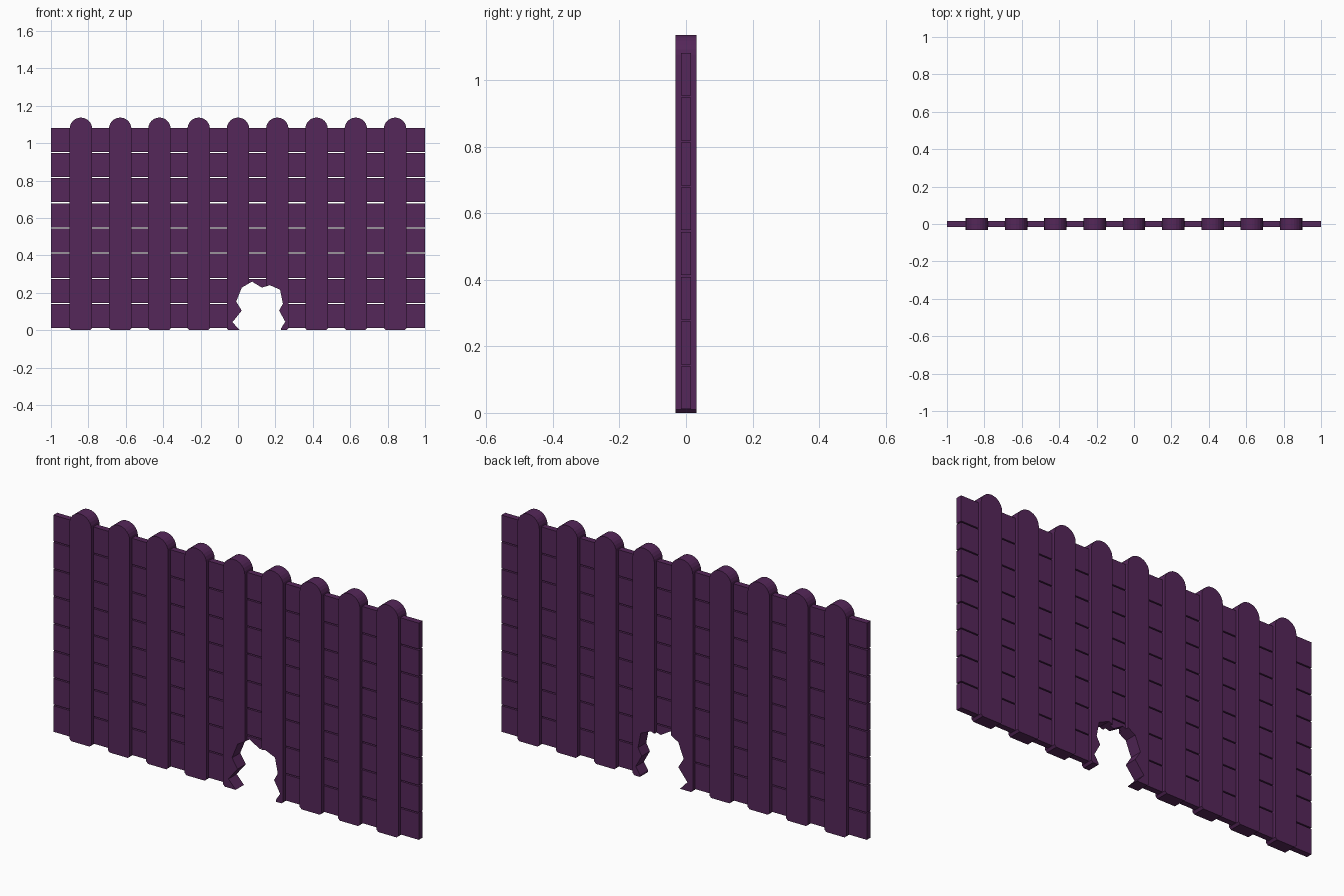
import bpy, bmesh, math

if "Cube" in bpy.data.objects:
    bpy.data.objects.remove(bpy.data.objects["Cube"])

mat = bpy.data.materials.new("purple_wood")
mat.diffuse_color = (0.09, 0.02, 0.1, 1)
mat.use_nodes = True
mat.node_tree.nodes["Principled BSDF"].inputs["Base Color"].default_value = mat.diffuse_color


def prism(name, profile, half_depth):
    """Extrude an x-z outline symmetrically along y."""
    bm = bmesh.new()
    face = bm.faces.new([bm.verts.new((x, -half_depth, z)) for x, z in profile])
    ext = bmesh.ops.extrude_face_region(bm, geom=[face])
    verts = [g for g in ext["geom"] if isinstance(g, bmesh.types.BMVert)]
    bmesh.ops.translate(bm, verts=verts, vec=(0, 2 * half_depth, 0))
    bmesh.ops.recalc_face_normals(bm, faces=bm.faces)
    me = bpy.data.meshes.new(name)
    bm.to_mesh(me)
    bm.free()
    me.materials.append(mat)
    ob = bpy.data.objects.new(name, me)
    bpy.context.collection.objects.link(ob)
    return ob


# Jagged hole at the foot of the fence
hole = prism("hole_cutter", [
    (0.01, -0.1), (0.01, 0.0), (-0.03, 0.043), (0.02, 0.105), (-0.01, 0.153),
    (0.02, 0.228), (0.075, 0.26), (0.128, 0.228), (0.17, 0.241),
    (0.225, 0.217), (0.24, 0.142), (0.22, 0.105), (0.253, 0.045),
    (0.23, 0.01), (0.225, -0.1)], 0.2)
hole.hide_render = True


def cut(ob):
    mod = ob.modifiers.new("hole", 'BOOLEAN')
    mod.operation = 'DIFFERENCE'
    mod.solver = 'EXACT'
    mod.object = hole
    bpy.context.view_layer.objects.active = ob
    bpy.ops.object.modifier_apply(modifier=mod.name)


# Horizontal boards with narrow gaps
pitch, gap = 0.1347, 0.006
for i in range(8):
    z0 = 0.011 + i * pitch
    z1 = z0 + pitch - gap
    board = prism(f"board_{i + 1}", [(-1, z0), (1, z0), (1, z1), (-1, z1)], 0.015)
    if z0 < 0.27:
        cut(board)

# Upright round-topped posts with slightly chamfered feet
w, shoulder = 0.06, 1.077
for i in range(9):
    cx = (i - 4) * 0.21
    outline = [(cx - w, 0.01), (cx - w + 0.01, 0), (cx + w - 0.01, 0), (cx + w, 0.01)]
    for k in range(13):
        a = math.pi * k / 12
        outline.append((cx + w * math.cos(a), shoulder + w * math.sin(a)))
    post = prism(f"post_{i + 1}", outline, 0.032)
    if -0.1 < cx < 0.3:
        cut(post)

bpy.data.objects.remove(hole)
